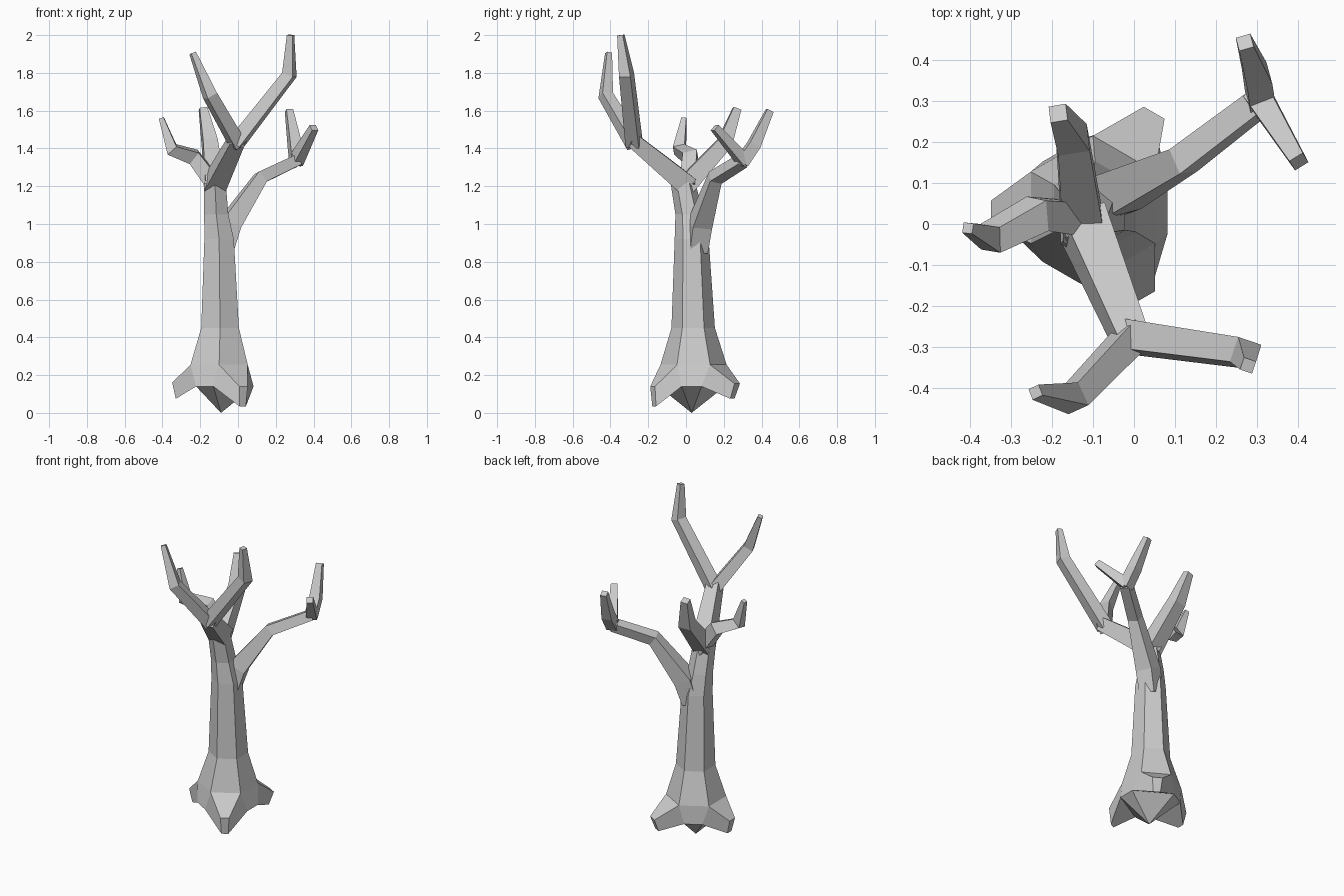
import bpy, bmesh
from math import sin, cos, radians
from mathutils import Vector

if "Cube" in bpy.data.objects:
    bpy.data.objects.remove(bpy.data.objects["Cube"])


def finish(bm, name):
    bmesh.ops.recalc_face_normals(bm, faces=bm.faces[:])
    mesh = bpy.data.meshes.new(name)
    bm.to_mesh(mesh)
    bm.free()
    obj = bpy.data.objects.new(name, mesh)
    bpy.context.collection.objects.link(obj)
    return obj


def polar(cx, cy, r, deg, z):
    return (cx + r * cos(radians(deg)), cy + r * sin(radians(deg)), z)


def branch(name, path, roll=45):
    """Four-sided tapering limb; path entries are (x, y, z, corner radius)."""
    bm = bmesh.new()
    pts = [Vector(p[:3]) for p in path]
    run = pts[-1] - pts[0]
    side = Vector((-run.y, run.x, 0)).normalized()
    rings = []
    for i, p in enumerate(pts):
        t = Vector()
        if i > 0:
            t += (p - pts[i - 1]).normalized()
        if i < len(pts) - 1:
            t += (pts[i + 1] - p).normalized()
        t.normalize()
        u = (side - t * side.dot(t)).normalized()
        v = t.cross(u)
        rings.append([bm.verts.new(p + path[i][3] * (u * cos(a) + v * sin(a)))
                      for a in (radians(roll + 90 * k) for k in range(4))])
    for a, b in zip(rings, rings[1:]):
        for k in range(4):
            bm.faces.new((a[k], a[(k + 1) % 4], b[(k + 1) % 4], b[k]))
    bm.faces.new(rings[0])
    bm.faces.new(rings[-1])
    return finish(bm, name)


# Six-sided trunk with three roots
bm = bmesh.new()
sections = [(-0.10, 0.04, 0.175, 0.255), (-0.095, 0.038, 0.115, 0.45),
            (-0.10, 0.03, 0.09, 0.92), (-0.115, 0.018, 0.074, 1.05),
            (-0.122, -0.015, 0.066, 1.215), (-0.122, -0.005, 0.05, 1.26)]
rings = [[bm.verts.new(polar(cx, cy, r, 30 + 60 * k, z)) for k in range(6)]
         for cx, cy, r, z in sections]
for a, b in zip(rings, rings[1:]):
    for k in range(6):
        bm.faces.new((a[k], a[(k + 1) % 6], b[(k + 1) % 6], b[k]))
bm.faces.new(rings[-1])

cx, cy = -0.09, 0.03
base = rings[0]
apex = bm.verts.new((cx, cy, 0.0))
# root tips: angle, upper distance and height, lower distance and height
roots = [(60, 0.28, 0.155, 0.25, 0.075), (180, 0.26, 0.16, 0.24, 0.075),
         (300, 0.24, 0.14, 0.23, 0.035)]
loop, valleys = [], []
for n, (ang, r1, z1, r0, z0) in enumerate(roots):
    b1, b2 = base[2 * n], base[2 * n + 1]
    v1 = bm.verts.new(polar(cx, cy, 0.18, ang - 43, 0.14))
    v2 = bm.verts.new(polar(cx, cy, 0.18, ang + 43, 0.14))
    t1, t2 = (bm.verts.new(polar(cx, cy, r1, ang + s, z1)) for s in (-6, 6))
    l1, l2 = (bm.verts.new(polar(cx, cy, r0, ang + s, z0)) for s in (-5, 5))
    for f in ((b1, b2, t2, t1), (t1, t2, l2, l1), (b1, t1, l1, v1),
              (b2, v2, l2, t2), (v1, l1, l2, v2)):
        bm.faces.new(f)
    loop += [v1, v2]
    valleys.append((b1, v1, b2, v2))
for n in range(3):
    _, _, b2, v2 = valleys[n]
    b1, v1, _, _ = valleys[(n + 1) % 3]
    bm.faces.new((b2, b1, v1, v2))
for i in range(6):
    bm.faces.new((loop[i], loop[(i + 1) % 6], apex))
finish(bm, "trunk")

# Right branch with a forked end
branch("right_branch", [(-0.085, 0.055, 0.86, 0.07), (-0.045, 0.075, 1.0, 0.075),
                        (0.12, 0.155, 1.245, 0.047), (0.31, 0.30, 1.335, 0.042)], 30)
branch("right_front_twig", [(0.305, 0.31, 1.33, 0.045), (0.402, 0.152, 1.51, 0.027)])
branch("right_back_twig", [(0.31, 0.295, 1.325, 0.045), (0.30, 0.36, 1.42, 0.044),
                           (0.27, 0.443, 1.6, 0.026)])

# Tall front branch with a forked end
branch("front_branch", [(-0.125, 0.005, 1.205, 0.078), (-0.005, -0.285, 1.445, 0.055)], 30)
branch("tall_right_twig", [(-0.012, -0.275, 1.425, 0.052), (0.272, -0.315, 1.79, 0.045),
                           (0.278, -0.345, 2.0, 0.022)], 40)
branch("tall_left_twig", [(0.0, -0.27, 1.42, 0.05), (-0.148, -0.425, 1.68, 0.043),
                          (-0.24, -0.41, 1.905, 0.02)], 40)

# Short left branch
branch("left_branch", [(-0.11, 0.01, 1.19, 0.06), (-0.235, 0.025, 1.355, 0.054),
                       (-0.35, -0.035, 1.395, 0.045), (-0.405, -0.01, 1.56, 0.018)], 35)

# Back branch
branch("back_branch", [(-0.125, -0.005, 1.2, 0.072), (-0.15, 0.205, 1.43, 0.055),
                       (-0.185, 0.27, 1.61, 0.03)], 40)
